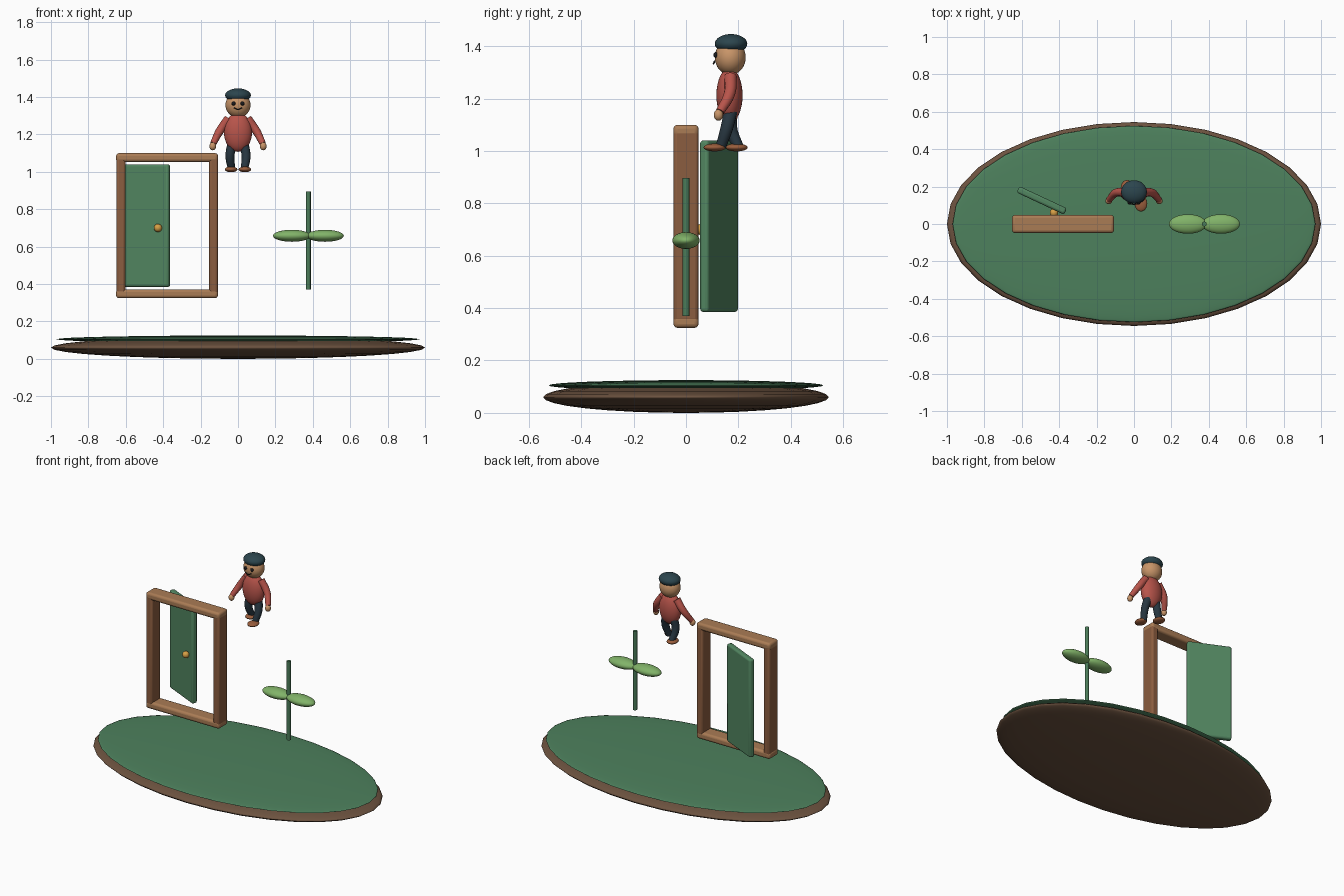
import bpy
from math import radians

if "Cube" in bpy.data.objects:
    bpy.data.objects.remove(bpy.data.objects["Cube"])


def mat(name, r, g, b):
    m = bpy.data.materials.new(name)
    m.diffuse_color = (r, g, b, 1)
    m.use_nodes = True
    m.node_tree.nodes["Principled BSDF"].inputs["Base Color"].default_value = m.diffuse_color
    return m


SOIL = mat("soil", .15, .085, .05)
GRASS = mat("grass", .075, .22, .11)
POST = mat("wood", .26, .11, .05)
BEAM = mat("light_wood", .40, .20, .09)
DOOR = mat("door_green", .085, .24, .12)
BRASS = mat("brass", .68, .35, .06)
STEM = mat("stem_green", .07, .20, .10)
LEAF = mat("leaf_green", .22, .45, .14)
SKIN = mat("skin", .58, .30, .14)
RED = mat("shirt_red", .48, .09, .07)
NAVY = mat("trouser_navy", .021, .038, .053)
CAP = mat("cap_teal", .025, .06, .075)
SHOE = mat("shoe_brown", .32, .11, .045)
DARK = mat("dark", .01, .01, .012)


def finish(name, m):
    o = bpy.context.object
    o.name = name
    o.data.materials.append(m)
    return o


def ball(name, loc, radii, m, seg=32, rings=16):
    bpy.ops.mesh.primitive_uv_sphere_add(segments=seg, ring_count=rings, location=loc)
    bpy.context.object.scale = radii
    bpy.ops.object.shade_smooth()
    return finish(name, m)


def box(name, loc, size, m, bevel=.012, rot=0):
    bpy.ops.mesh.primitive_cube_add(size=1, location=loc)
    o = bpy.context.object
    o.scale = size
    bpy.ops.object.transform_apply(location=False, rotation=False, scale=True)
    o.rotation_euler.z = rot
    b = o.modifiers.new("bevel", 'BEVEL')
    b.width, b.segments = bevel, 3
    bpy.ops.object.shade_smooth_by_angle(angle=radians(40))
    return finish(name, m)


def tube(name, pts, radii, m):
    c = bpy.data.curves.new(name, 'CURVE')
    c.dimensions = '3D'
    c.bevel_depth, c.bevel_resolution, c.use_fill_caps = 1, 4, True
    s = c.splines.new('BEZIER')
    s.resolution_u = 6
    s.bezier_points.add(len(pts) - 1)
    for bp, p, r in zip(s.bezier_points, pts, radii):
        bp.co, bp.radius = p, r
        bp.handle_left_type = bp.handle_right_type = 'AUTO'
    o = bpy.data.objects.new(name, c)
    bpy.context.collection.objects.link(o)
    bpy.ops.object.select_all(action='DESELECT')
    o.select_set(True)
    bpy.context.view_layer.objects.active = o
    bpy.ops.object.convert(target='MESH')
    bpy.ops.object.shade_smooth_by_angle(angle=radians(50))
    return finish(name, m)


# oval ground
ball("soil_base", (0, 0, .06), (1, .545, .06), SOIL)
ball("grass_top", (0, 0, .105), (.97, .525, .02), GRASS)

# door frame
for side, x in (("left", -.626), ("right", -.131)):
    box(side + "_post", (x, 0, .7125), (.047, .094, .73), POST)
for side, z in (("top", 1.076), ("bottom", .348)):
    box(side + "_beam", (-.3795, 0, z), (.545, .096, .047), BEAM, .015)

# open door and knob
box("door", (-.493, .126, .7125), (.28, .037, .655), DOOR, .012, radians(-25))
ball("door_knob", (-.428, .06, .70), (.022, .022, .022), BRASS, 24, 12)

# sprout
bpy.ops.mesh.primitive_cylinder_add(vertices=20, radius=.013, depth=.526, location=(.376, 0, .633))
bpy.ops.object.shade_smooth_by_angle(angle=radians(40))
finish("stem", STEM)
for side, x in (("left", .288), ("right", .465)):
    ball(side + "_leaf", (x, 0, .658), (.101, .052, .032), LEAF)

# head and face
ball("torso", (0, .166, 1.212), (.075, .05, .105), RED)
ball("head", (0, .169, 1.357), (.067, .059, .067), SKIN)
ball("cap", (0, .172, 1.409), (.069, .062, .037), CAP)
for side, s in (("left", -1), ("right", 1)):
    ball(side + "_eye", (s * .024, .113, 1.366), (.011, .008, .011), DARK, 16, 8)
tube("mouth", [(-.022, .109, 1.342), (0, .105, 1.333), (.022, .109, 1.342)], [.003] * 3, DARK)

# arms and striding legs
for side, s, knee, ankle, foot in (("left", -1, .172, .20, .193), ("right", 1, .155, .133, .109)):
    tube(side + "_arm", [(s * .05, .17, 1.285), (s * .098, .166, 1.218), (s * .133, .13, 1.15)],
         [.024, .022, .017], RED)
    ball(side + "_hand", (s * .135, .124, 1.137), (.018, .018, .022), SKIN, 24, 12)
    tube(side + "_leg", [(s * .03, .172, 1.155), (s * .043, knee, 1.085), (s * .034, ankle, 1.015)],
         [.026, .024, .02], NAVY)
    ball(side + "_shoe", (s * .037, foot, 1.013), (.034, .042, .015), SHOE, 24, 12)
